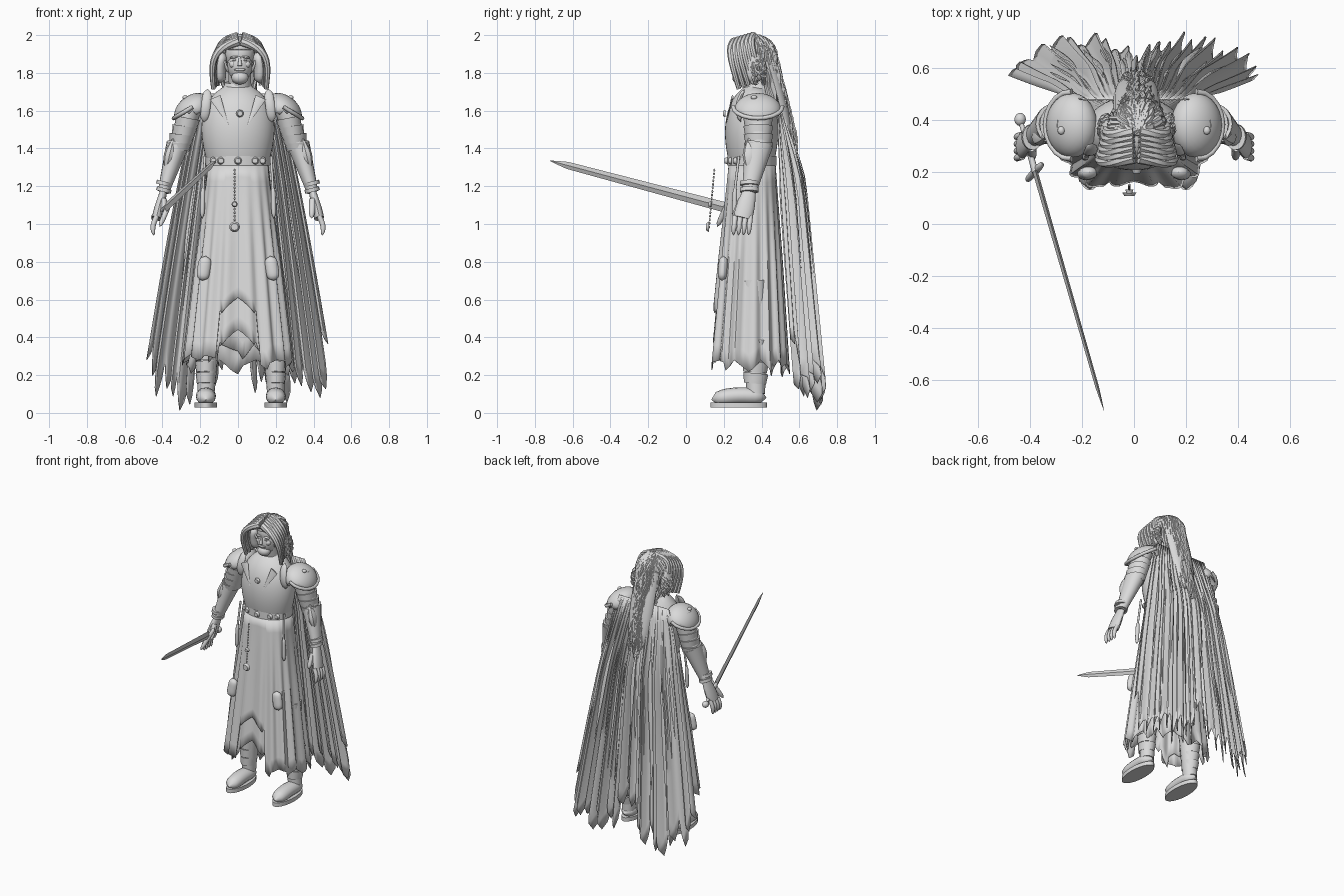
import bpy, bmesh, math, random
from math import sin, cos, pi, tau, sqrt
from mathutils import Vector, Matrix

random.seed(4)
if "Cube" in bpy.data.objects:
    bpy.data.objects.remove(bpy.data.objects["Cube"])

grey = bpy.data.materials.new("plain_grey")
grey.use_nodes = True
grey.diffuse_color = (.7, .7, .7, 1)
grey.node_tree.nodes["Principled BSDF"].inputs["Base Color"].default_value = grey.diffuse_color
parts = []


def finish(name, mesh_builder, thickness=0):
    bmesh.ops.recalc_face_normals(mesh_builder, faces=mesh_builder.faces)
    mesh = bpy.data.meshes.new(name)
    mesh_builder.to_mesh(mesh)
    mesh_builder.free()
    mesh.materials.append(grey)
    part = bpy.data.objects.new(name, mesh)
    bpy.context.collection.objects.link(part)
    if thickness:
        part.modifiers.new("thickness", "SOLIDIFY").thickness = thickness
    parts.append(part)


# Scale rules along a spine, with t running from start to end
def plain(t): return 1
def spike(t): return 1 - t
def taper(t): return 1 - t / 3
def leaf(t): return sin(pi * t)
def rounded(t): return sqrt(max(0, 1 - (2 * t - 1) ** 4))
def tip_round(t): return (1 - t ** 4) ** .5
def torso_rule(t): return (.82 + .2 * sin(pi * t)) * (1 - .45 * t ** 8)


def skin(name, spine, width, depth, rule=plain, sides=16, steps=10):
    """Closed tube of elliptical rings around a spine function."""
    builder = bmesh.new()
    rings = []
    for step in range(steps + 1):
        t = step / steps
        along = (spine(min(1, t + .01)) - spine(max(0, t - .01))).normalized()
        side = (Vector((1, 0, 0)) - along * along.x).normalized()
        up = along.cross(side)
        scale = max(.04, rule(t))
        angles = [tau * k / sides for k in range(sides)]
        rings.append([builder.verts.new(spine(t) + (side * width * cos(a) + up * depth * sin(a)) * scale)
                      for a in angles])
    for low, high in zip(rings, rings[1:]):
        for k in range(sides):
            builder.faces.new((low[k - 1], low[k], high[k], high[k - 1]))
    builder.faces.new(rings[0])
    builder.faces.new(rings[-1])
    finish(name, builder)


def limb(name, start, end, width, depth, rule=plain, bend=(0, 0, 0), **detail):
    start, end, bend = Vector(start), Vector(end), Vector(bend)
    skin(name, lambda t: start.lerp(end, t) + bend * sin(pi * t), width, depth, rule, **detail)


def ball(name, centre, size, tilt=0, cut=None):
    builder = bmesh.new()
    bmesh.ops.create_uvsphere(builder, u_segments=24, v_segments=16, radius=1)
    place = Matrix.Translation(centre) @ Matrix.Rotation(tilt, 4, "Y") @ Matrix.Diagonal((*size, 1))
    bmesh.ops.transform(builder, verts=builder.verts, matrix=place)
    if cut:
        doomed = [f for f in builder.faces if cut(f.calc_center_median())]
        bmesh.ops.delete(builder, geom=doomed, context="FACES")
    finish(name, builder, .01 if cut else 0)


def disc(name, centre, radius):
    centre = Vector(centre)
    limb(name, centre, centre - Vector((0, .015, 0)), radius, radius, taper, steps=3)


def sheet(name, surface, columns, rows):
    """Cloth grid from surface(column, v), with v running down."""
    builder = bmesh.new()
    grid = [[builder.verts.new(surface(i, j / rows)) for j in range(rows + 1)] for i in range(columns + 1)]
    for left, right in zip(grid, grid[1:]):
        for j in range(rows):
            builder.faces.new((left[j], right[j], right[j + 1], left[j + 1]))
    bmesh.ops.remove_doubles(builder, verts=builder.verts, dist=.0001)
    finish(name, builder, .004)


def zigzag(column, period):
    return abs(column % period - period / 2) / (period / 2)


# Torso, breastplate, collar and belt
limb("breastplate", (0, .35, 1.3), (0, .38, 1.72), .19, .14, torso_rule, (0, -.015, 0), sides=40, steps=16)
limb("collar", (0, .38, 1.68), (0, .37, 1.75), .1, .09, taper)
limb("belt", (0, .35, 1.31), (0, .35, 1.36), .17, .13, sides=40)
for x in (-.13, -.09, 0, .09, .13):
    disc("belt_disc", (x, .35 - .13 * sqrt(1 - (x / .17) ** 2), 1.335), .02)
disc("chest_emblem", (.01, .21, 1.585), .02)

# Layered skirt with a ragged hem
SKIRT_COLUMNS = 120


def add_skirt(name, scale, front_hem, low):
    drops = [random.uniform(0, .16) for column in range(SKIRT_COLUMNS)]

    def surface(column, v):
        column %= SKIRT_COLUMNS
        angle = tau * column / SKIRT_COLUMNS
        across, back = [math.copysign(abs(q) ** .8, q) for q in (cos(angle), sin(angle))]
        tooth = zigzag(column, 10)
        hem = low + drops[column // 10] * tooth + .1 * (1 - tooth)
        if back < 0 and abs(across) < .4:
            hem = front_hem + .08 * tooth
        fall = (1.31 - hem) * v
        fold = scale * (1 + .045 * sin(angle * 17) * min(1, fall * 2))
        return ((.16 + .12 * fall) * across * fold,
                .35 - .02 * fall + (.125 + .08 * fall) * back * fold, 1.31 - fall)
    sheet(name, surface, SKIRT_COLUMNS, 12)


add_skirt("outer_skirt", 1, .53, .18)
add_skirt("under_skirt", .92, .36, .26)

# Pleated cloak, with a hem raised in the middle and at both edges
CLOAK_COLUMNS = 144
cloak_drops = [random.uniform(0, .18) for column in range(CLOAK_COLUMNS)]
pleat_depths = [random.uniform(.005, .035) for column in range(CLOAK_COLUMNS)]


def cloak(column, v):
    u = 2 * column / CLOAK_COLUMNS - 1
    tooth = zigzag(column, 6)
    hem = cloak_drops[int(column + 3) // 6] + .14 * (1 - tooth)
    hem += max(0, abs(u) - .85) * 1.5 + max(0, .3 - abs(u) * 1.5)
    height = 1.69 + (max(hem, .01) - 1.69) * v
    fall = 1 - height / 1.69
    pleat = pleat_depths[column // 6] * sin(column * tau / 6) + .012 * sin(column * .4)
    x = u * (.2 + .33 * fall ** .8) + pleat * fall * .4
    y = .48 + .08 * (1 - u * u) * min(1, fall * 4) + fall * (.11 + .06 * abs(sin(pi * u)))
    return Vector((x, y + pleat * min(1, fall * 3), height))


sheet("cloak", cloak, CLOAK_COLUMNS, 16)
for strip in range(22):
    column = random.randrange(8, CLOAK_COLUMNS - 8)
    top, bottom = random.uniform(.1, .3), random.uniform(.55, .9)
    skin("cloak_strip", lambda t: cloak(column, top + (bottom - top) * t) + Vector((0, .012, 0)),
         random.uniform(.008, .018), .004, leaf, sides=6)

# Head, face and beard
limb("neck", (.01, .38, 1.68), (.01, .35, 1.8), .06, .06)
ball("skull", (.01, .35, 1.9), (.08, .09, .09))
ball("face", (.01, .325, 1.84), (.066, .075, .09))
limb("nose", (.01, .255, 1.885), (.01, .246, 1.837), .012, .012, lambda t: .4 + .6 * t)
ball("beard", (.01, .285, 1.775), (.045, .04, .036))
ball("moustache", (.01, .257, 1.817), (.03, .012, .008))
for s in (-1, 1):
    ball("brow", (.01 + s * .03, .268, 1.883), (.024, .012, .007), s * .15)
    ball("eye", (.01 + s * .028, .262, 1.867), (.01, .006, .005))
    ball("cheek", (.01 + s * .034, .278, 1.845), (.022, .018, .02))

# Hair cap, parted front hair, side curls and long back hair
crown = Vector((.01, .355, 1.885))
ball("hair_cap", crown, (.1, .12, .11), 0, lambda c: c.y < .31 and c.z < 1.925)
for s in (-1, 1):
    for k in range(6):
        root = crown + Vector((s * .01, -.02 * k, .11 - .006 * k))
        end = crown + Vector((s * (.1 + .008 * k), .05 - .025 * k, -.12 - .01 * k))
        limb("front_curl", root, end, .024, .024, lambda t: 1 - t / 2, (s * .055, -.03, .05), sides=8)
    limb("side_curl", crown + Vector((s * .09, -.02, .03)), crown + Vector((s * .1, .01, -.14)),
         .035, .06, rounded, (s * .012, 0, 0))


def hair_lock(angle, end, phase):
    out, back = cos(angle), sin(angle)

    def spine(t):
        over = min(1, t * 3) * pi / 2
        hang = max(0, t * 1.5 - .5)
        drop = (crown.z - end) * hang
        if back > .45:
            drift = Vector((-.01 * out * hang, .25 * drop * back, -drop))
        else:
            drift = Vector((.035 * out * sin(hang * 2.5), .02 * hang, -drop))
        wave = .01 * sin(t * 25 + phase)
        spot = crown + drift + Vector((.1 * out * sin(over) + wave, .12 * back * sin(over), .11 * cos(over)))
        spot.y = min(spot.y, .58) + wave / 2
        return spot
    skin("hair_lock", spine, .013, .013, taper, sides=6, steps=18)


for k in range(80):
    angle = random.uniform(-.25, pi + .25)
    long = sin(angle) > .45
    hair_lock(angle, random.uniform(1.3, 1.6) if long else random.uniform(1.73, 1.8), k)
limb("hair_mass", (.01, .42, 1.9), (.01, .56, 1.33), .09, .045, tip_round, (0, .01, 0))

for s in (-1, 1):
    def at(x, y, z):
        return Vector((s * x, y, z))

    # Arm with banded plates, forearm guard and cuffs
    shoulder, elbow, wrist = at(.24, .38, 1.64), at(.33, .385, 1.38), at(.395, .335, 1.17)
    limb("upper_arm", shoulder, elbow, .06, .07, lambda t: 1 - t / 6)
    for k in range(4):
        band = shoulder.lerp(elbow, .3 + .17 * k)
        limb("arm_band", band, band.lerp(elbow, .2) - at(0, 0, .03), .066, .078, lambda t: 1 - t / 8, steps=2)
    limb("forearm_guard", elbow + at(-.01, 0, .04), wrist, .06, .075, lambda t: 1 - t / 2)
    limb("elbow_wing", elbow + at(.01, -.05, .08), wrist + at(-.01, 0, .1), .03, .035, leaf, sides=8)
    for lift in (0, .035):
        cuff = wrist + at(0, 0, lift)
        limb("wrist_cuff", cuff, cuff + at(-.005, 0, .02), .04, .05, steps=2)

    # Hand with curled fingers
    knuckles = at(.43, .3, 1.03)
    limb("palm", wrist, knuckles, .027, .05, lambda t: .7 + .3 * sin(t * 2))
    for finger in range(4):
        root = knuckles + at(0, .027 * finger - .04, .01)
        limb("finger", root, root + at(.015, -.01, -.1), .014, .014, tip_round, (s * .012, 0, 0), sides=10)
    limb("thumb", wrist + at(0, -.04, -.04), knuckles + at(-.04, -.05, 0), .018, .018, tip_round, sides=10)

    # Pauldron dome with a dipping rim, stud, point and strap
    dome = at(.24, .38, 1.6)
    ball("pauldron", dome, (.11, .125, .08), s * .7, lambda c: c.z < 1.555 + .3 * abs(c.y - dome.y))
    skin("pauldron_rim", lambda t: dome + at(.1 * sin(pi * t), -.13 * cos(pi * t), .02 - .06 * sin(pi * t)),
         .011, .011)
    limb("pauldron_point", dome + at(.05, 0, 0), dome + at(.085, 0, -.06), .03, .05, spike)
    ball("pauldron_stud", dome + at(.04, -.02, .07), (.014, .016, .012))
    limb("shoulder_strap", at(.16, .31, 1.715), at(.18, .29, 1.54), .025, .012, rounded, (0, -.025, 0))
    limb("chest_lapel", at(.12, .245, 1.67), at(.05, .21, 1.52), .03, .006, spike, sides=8)

    # Hanging tube and skirt charm
    limb("hip_cord", at(.175, .28, 1.36), at(.185, .26, 1.19), .007, .007)
    limb("hip_tube", at(.185, .26, 1.2), at(.19, .255, 1.03), .013, .013, rounded)
    limb("skirt_charm", at(.17, .2, .83), at(.19, .19, .7), .035, .025, rounded)

    # Leg with shin wraps, shoe and sole
    foot = Vector((.015 + s * .185, .37, .1))
    limb("leg", foot + at(-.03, -.01, .6), foot, .07, .075, lambda t: 1 - t * .35)
    for k in range(4):
        wrap = foot + Vector((0, 0, .29 - .06 * k))
        limb("shin_wrap", wrap, wrap - Vector((0, .005, .055)), .066 - .004 * k, .078 - .004 * k,
             lambda t: 1 - t / 9, steps=2)
    limb("shoe", foot + Vector((0, .055, -.02)), foot - Vector((0, .235, .03)), .053, .045, rounded, (0, 0, .015))
    middle = Vector((foot.x, .28, .028))
    limb("sole", middle, middle + Vector((0, 0, .028)), .06, .15, sides=28, steps=2)

# Chain with pendant in front of the skirt
chain_top, pendant = Vector((-.018, .15, 1.285)), Vector((-.018, .122, .985))
for bead in range(17):
    ball("chain_bead", chain_top.lerp(pendant, bead / 16), (.005, .005, .008))
disc("pendant", pendant, .028)
disc("chain_link", chain_top.lerp(pendant, .6), .016)

# Sword held forward in the right hand
hilt, tip = Vector((-.38, .2, 1.09)), Vector((-.115, -.72, 1.335))
pommel = hilt.lerp(tip, -.22)
limb("sword_blade", hilt, tip, .01, .027, lambda t: min(1 - t / 3, (1 - t) * 8), sides=4, steps=20)
limb("sword_grip", hilt, pommel, .013, .015, taper)
ball("sword_pommel", pommel, (.022, .025, .022))
limb("sword_guard", (-.35, .235, 1.14), (-.415, .165, .985), .014, .014, rounded)

# Smooth shading with sharp edges kept
bpy.ops.object.select_all(action="DESELECT")
for part in parts:
    part.select_set(True)
bpy.context.view_layer.objects.active = parts[0]
bpy.ops.object.shade_smooth_by_angle(angle=math.radians(40))
